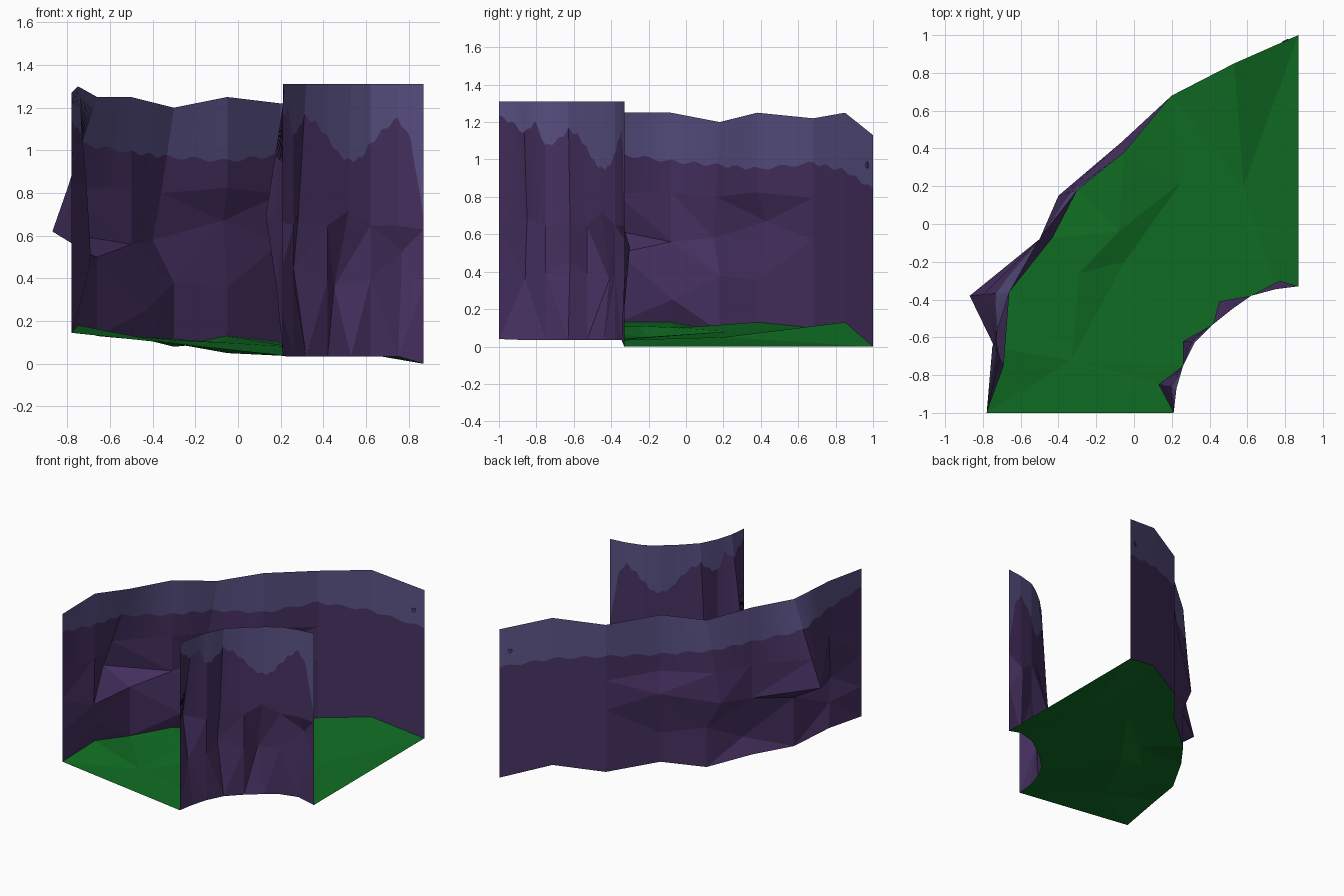
import bpy, bmesh, math
from mathutils import Vector
from mathutils.geometry import delaunay_2d_cdt

if "Cube" in bpy.data.objects:
    bpy.data.objects.remove(bpy.data.objects["Cube"], do_unlink=True)


def material(name, rgb):
    m = bpy.data.materials.new(name)
    m.use_nodes = True
    m.diffuse_color = (*rgb, 1)
    m.node_tree.nodes["Principled BSDF"].inputs["Base Color"].default_value = (*rgb, 1)
    return m


ROCK = material("dark purple rock", (0.062, 0.030, 0.118))
CAP = material("pale violet rock", (0.100, 0.080, 0.225))
GRASS = material("green ground", (0.005, 0.155, 0.017))


def finish(name, bm, mats):
    mesh = bpy.data.meshes.new(name)
    bm.to_mesh(mesh)
    bm.free()
    for m in mats:
        mesh.materials.append(m)
    ob = bpy.data.objects.new(name, mesh)
    bpy.context.collection.objects.link(ob)
    return ob


def sample(values, t):
    """Linear lookup with t from 0 to 1."""
    f = t * (len(values) - 1)
    i = min(int(f), len(values) - 2)
    return values[i] + (values[i + 1] - values[i]) * (f - i)


def cliff(name, columns, rows, moved, edge, steps=10):
    """Faceted wall; its upper strip is cut along a wavy paint line."""
    bm = bmesh.new()
    grid, tops = [], []
    for c, (x, y, low, high) in enumerate(columns):
        tops.append(Vector((x, y, high)))
        grid.append([Vector(moved.get((c, r), (x, y, low + (high - low) * f)))
                     for r, f in enumerate(rows)])
    # faceted lower rock
    verts = [[bm.verts.new(p) for p in col] for col in grid]
    for a, b in zip(verts, verts[1:]):
        for r in range(len(rows) - 1):
            bm.faces.new((a[r], b[r], b[r + 1], a[r + 1]))
    bmesh.ops.triangulate(bm, faces=bm.faces[:])
    # upper strip, split by the wavy line
    n = len(columns) - 1
    last = None
    for k in range(n * steps + 1):
        c = min(k // steps, n - 1)
        f = k / steps - c
        lo = grid[c][-1].lerp(grid[c + 1][-1], f)
        hi = tops[c].lerp(tops[c + 1], f)
        z = sample(edge, k / (n * steps)) + 0.010 * math.sin(k * 1.3)
        mid = lo.lerp(hi, max(0.01, min(0.99, (z - lo.z) / (hi.z - lo.z))))
        now = [bm.verts.new(p) for p in (lo, mid, hi)]
        if last:
            for r in (0, 1):
                face = bm.faces.new((last[r], now[r], now[r + 1], last[r + 1]))
                face.material_index = r
        last = now
    return finish(name, bm, (ROCK, CAP))


# long wall along the back
back = [(-0.78, -1, 0.145, 1.27), (-0.75, -0.65, 0.18, 1.30), (-0.66, -0.36, 0.13, 1.25),
        (-0.50, -0.08, 0.13, 1.25), (-0.30, 0.18, 0.08, 1.20), (-0.05, 0.38, 0.13, 1.25),
        (0.20, 0.68, 0.10, 1.22), (0.53, 0.85, 0.13, 1.25), (0.87, 1, 0, 1.13)]
back_moved = {(1, 1): (-0.72, -0.70, 0.35), (1, 2): (-0.69, -0.75, 0.51), (1, 3): (-0.71, -0.71, 0.84),
              (2, 1): (-0.66, -0.36, 0.50), (2, 2): (-0.87, -0.38, 0.62), (2, 3): (-0.80, -0.374, 0.82),
              (3, 1): (-0.43, -0.07, 0.25), (3, 2): (-0.50, -0.08, 0.56),
              (4, 1): (-0.30, 0.18, 0.38), (4, 2): (-0.40, 0.15, 0.58), (4, 3): (-0.36, 0.16, 0.80),
              (5, 2): (-0.07, 0.43, 0.67)}
cliff("back_cliff", back, (0, 0.2, 0.42, 0.62), back_moved,
      (1.13, 1.08, 1.03, 0.99, 0.97, 0.95, 0.98, 0.94, 0.84))

# curved wall at the front corner
front = [(0.21, -1, 0.04, 1.31), (0.225, -0.87, 0.035, 1.31), (0.26, -0.75, 0.035, 1.31),
         (0.32, -0.63, 0.035, 1.31), (0.42, -0.53, 0.035, 1.31), (0.53, -0.44, 0.035, 1.31),
         (0.62, -0.38, 0.035, 1.31), (0.75, -0.345, 0.035, 1.31), (0.87, -0.33, 0, 1.31)]
front_moved = {(1, 2): (0.13, -0.85, 0.69), (1, 1): (0.18, -0.86, 0.36),
               (3, 1): (0.26, -0.62, 0.45), (3, 2): (0.28, -0.62, 0.66),
               (5, 1): (0.45, -0.41, 0.36), (5, 2): (0.52, -0.45, 0.72),
               (7, 1): (0.77, -0.30, 0.53)}
cliff("front_cliff", front, (0, 0.28, 0.48), front_moved,
      (1.23, 1.20, 1.14, 1.20, 1.07, 1.10, 1.16, 1.13, 1.06,
       0.98, 0.95, 0.96, 1.03, 1.10, 1.15, 1.05, 0.68))

# ground between the two walls, with a slight dip in the path
rim = [Vector(c[:3]) for c in back] + [Vector(c[:3]) for c in reversed(front)]
bumps = [Vector(p) for p in ((-0.08, -0.04, 0.10), (-0.29, -0.26, 0.11), (-0.05, -0.20, 0.05),
                             (-0.33, -0.72, 0.10), (0.25, 0.22, 0.08), (0.58, 0.20, 0.05))]
points = rim + bumps
loop = [(i, (i + 1) % len(rim)) for i in range(len(rim))]
out = delaunay_2d_cdt([p.xy for p in points], loop, [], 1, 1e-5)
bm = bmesh.new()
vs = [bm.verts.new((p.x, p.y, points[src[0]].z)) for p, src in zip(out[0], out[3])]
for tri in out[2]:
    bm.faces.new([vs[i] for i in tri])
bmesh.ops.recalc_face_normals(bm, faces=bm.faces[:])
if sum(f.normal.z for f in bm.faces) < 0:
    bmesh.ops.reverse_faces(bm, faces=bm.faces[:])
finish("ground", bm, (GRASS,))

# small dark spot on the pale strip
bm = bmesh.new()
bmesh.ops.create_cone(bm, cap_ends=True, segments=10, radius1=0.018, radius2=0.018, depth=0.008)
spot = finish("rock_spot", bm, (ROCK,))
start, end = Vector(back[-2][:2]), Vector(back[-1][:2])
along = end - start
spot.location = (*start.lerp(end, 0.8), 0.97)
spot.rotation_euler = Vector((-along.y, along.x, 0)).to_track_quat('Z', 'Y').to_euler()
